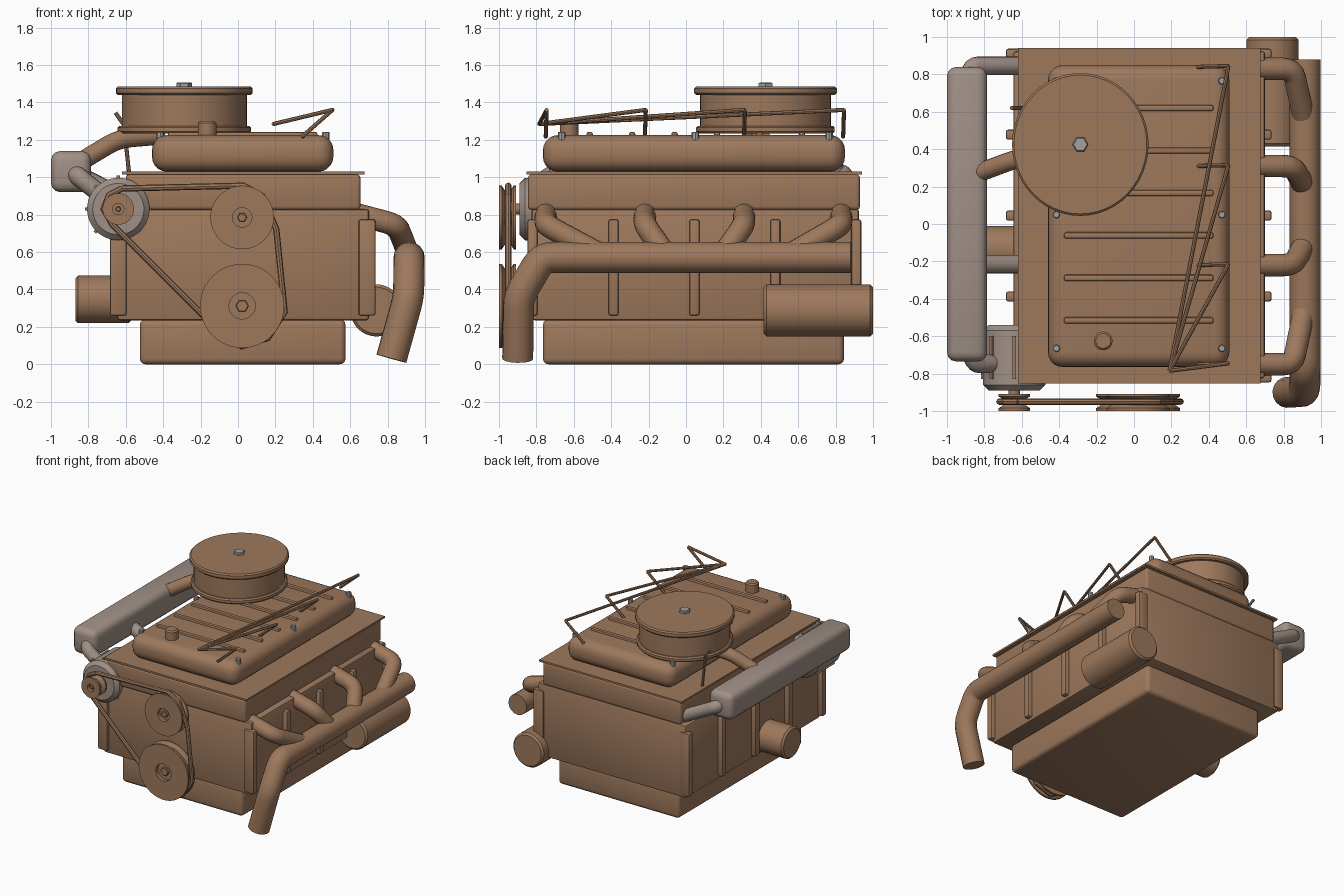
import bpy, bmesh, math
from mathutils import Vector, Matrix

if "Cube" in bpy.data.objects:
    bpy.data.objects.remove(bpy.data.objects["Cube"])


def material(name, rgb):
    m = bpy.data.materials.new(name)
    m.diffuse_color = (*rgb, 1)
    m.use_nodes = True
    m.node_tree.nodes["Principled BSDF"].inputs["Base Color"].default_value = m.diffuse_color
    return m


BROWN = material("brown_paint", (0.34, 0.19, 0.108))
GREY = material("warm_grey", (0.35, 0.28, 0.24))
STEEL = material("steel", (0.36, 0.36, 0.36))


def add(name, data, mat):
    ob = bpy.data.objects.new(name, data)
    bpy.context.collection.objects.link(ob)
    data.materials.append(mat)
    return ob


def from_bm(name, bm, mat):
    bmesh.ops.recalc_face_normals(bm, faces=bm.faces)
    me = bpy.data.meshes.new(name)
    bm.to_mesh(me)
    bm.free()
    return add(name, me, mat)


def box(name, x, y, z, mat=BROWN, bevel=0.0, segs=3):
    """Box from (min, max) ranges with rounded edges."""
    bm = bmesh.new()
    size = [r[1] - r[0] for r in (x, y, z)]
    mid = [(r[0] + r[1]) / 2 for r in (x, y, z)]
    bmesh.ops.create_cube(bm, size=1)
    bmesh.ops.scale(bm, vec=size, verts=bm.verts)
    bmesh.ops.translate(bm, vec=mid, verts=bm.verts)
    if bevel:
        bmesh.ops.bevel(bm, geom=bm.edges[:], offset=bevel, segments=segs,
                        profile=0.5, affect='EDGES')
    return from_bm(name, bm, mat)


AXES = {'Z': Matrix.Identity(4),
        'X': Matrix.Rotation(math.pi / 2, 4, 'Y'),
        'Y': Matrix.Rotation(-math.pi / 2, 4, 'X')}


def lathe(name, profile, centre, axis='Z', mat=BROWN, n=48, stretch=1.0):
    """Turn (radius, height) points around an axis."""
    bm = bmesh.new()
    vs = [bm.verts.new((r, 0, h)) for r, h in profile]
    edges = [bm.edges.new(p) for p in zip(vs, vs[1:])]
    bmesh.ops.spin(bm, geom=vs + edges, cent=(0, 0, 0), axis=(0, 0, 1),
                   angle=2 * math.pi, steps=n)
    bmesh.ops.remove_doubles(bm, verts=bm.verts, dist=1e-4)
    bmesh.ops.scale(bm, vec=(1, stretch, 1), verts=bm.verts)
    bmesh.ops.transform(bm, verts=bm.verts,
                        matrix=Matrix.Translation(centre) @ AXES[axis])
    return from_bm(name, bm, mat)


def drum(r, a, b, c=0.01):
    """Closed cylinder profile with small chamfers."""
    return [(0, a), (r - c, a), (r, a + c), (r, b - c), (r - c, b), (0, b)]


def tube(name, paths, r, mat=BROWN, fillet=0.0):
    """Round pipes along paths, with softened bends."""
    cu = bpy.data.curves.new(name, 'CURVE')
    cu.dimensions = '3D'
    cu.bevel_depth = r
    cu.bevel_resolution = 6 if r > 0.03 else 2
    cu.use_fill_caps = True
    for path in paths:
        p = [Vector(q) for q in path]
        pts = [p[0]]
        for a, b, c in zip(p, p[1:], p[2:]):
            if fillet:
                s = b + (a - b).normalized() * fillet
                e = b + (c - b).normalized() * fillet
                for t in (0, 0.25, 0.5, 0.75, 1):
                    pts.append(s * (1 - t) ** 2 + b * 2 * t * (1 - t) + e * t * t)
            else:
                pts.append(b)
        pts.append(p[-1])
        sp = cu.splines.new('POLY')
        sp.points.add(len(pts) - 1)
        for sp_pt, co in zip(sp.points, pts):
            sp_pt.co = (*co, 1)
    ob = add(name, cu, mat)
    bpy.ops.object.select_all(action='DESELECT')
    ob.select_set(True)
    bpy.context.view_layer.objects.active = ob
    bpy.ops.object.convert(target='MESH')


# Main castings
box("oil_pan", (-0.525, 0.575), (-0.765, 0.845), (0, 0.24), bevel=0.03)
box("engine_block", (-0.645, 0.70), (-0.825, 0.925), (0.235, 0.83), bevel=0.015, segs=2)
box("cylinder_head", (-0.60, 0.655), (-0.845, 0.93), (0.825, 1.015), bevel=0.02)
box("head_gasket_plate", (-0.62, 0.675), (-0.853, 0.942), (1.015, 1.03))
box("valve_cover", (-0.46, 0.51), (-0.765, 0.85), (1.03, 1.225), bevel=0.08, segs=5)

# Upright ribs on both block sides
for i in range(5):
    y = -0.82 + i * 0.4325
    for side, x in (("left", -0.64), ("right", 0.69)):
        box(f"block_rib_{side}_{i}", (x - 0.045, x + 0.045), (y - 0.027, y + 0.027),
            (0.26, 0.775), bevel=0.012, segs=2)

# Valve cover ribs, bolts and filler cap
for i in range(6):
    y = -0.515 + i * 0.227
    box(f"cover_rib_{i}", (-0.375, 0.425), (y - 0.017, y + 0.017), (1.20, 1.243),
        bevel=0.012, segs=2)
for x in (-0.415, 0.47):
    for y in (-0.665, 0.05, 0.765):
        lathe(f"cover_bolt_{x}_{y}", drum(0.02, 1.17, 1.243, 0.004), (x, y, 0), mat=STEEL, n=8)
lathe("oil_filler_cap", drum(0.05, 1.21, 1.30), (-0.165, -0.625, 0), n=24)

# Air cleaner with lid, base and wing bolt
AIR = (-0.287, 0.425, 0)
lathe("air_cleaner_base", drum(0.356, 1.235, 1.275), AIR, stretch=1.04)
lathe("air_cleaner_body", drum(0.334, 1.25, 1.46), AIR, stretch=1.05)
lathe("air_cleaner_lid", drum(0.365, 1.44, 1.485), AIR, stretch=1.045)
lathe("air_cleaner_bolt", drum(0.042, 1.47, 1.507, 0.006), AIR, mat=STEEL, n=6)
tube("air_snorkel", [[(-0.40, 0.40, 1.225), (-0.64, 0.345, 1.205), (-0.88, 0.255, 1.06)]],
     0.05, fillet=0.07)

# Side tank and its pipes
box("side_tank", (-1.0, -0.785), (-0.735, 0.84), (0.92, 1.14), mat=GREY, bevel=0.05)
tube("tank_pipes", [
    [(-0.88, 0.76, 1.03), (-0.87, 0.845, 1.02), (-0.58, 0.845, 0.87)],
    [(-0.88, -0.66, 1.03), (-0.85, -0.75, 1.0), (-0.62, -0.74, 0.82)],
    [(-0.88, -0.215, 1.02), (-0.58, -0.215, 0.87)]], 0.05, mat=GREY, fillet=0.04)

# Alternator with cooling fins
ALT = (-0.64, 0, 0.83)
lathe("alternator", drum(0.167, -0.89, -0.54, 0.03), ALT, 'Y', GREY)
for i in range(8):
    fin = box(f"alternator_fin_{i}", (0.10, 0.178), (-0.83, -0.60), (-0.009, 0.009))
    fin.matrix_world = Matrix.Translation(ALT) @ Matrix.Rotation(i * math.pi / 4, 4, 'Y')

# Grooved pulleys and drive belt
for name, x, z, r, hub in (("alternator_pulley", -0.64, 0.83, 0.084, 0.03),
                           ("pump_pulley", 0.022, 0.785, 0.17, 0.052),
                           ("crank_pulley", 0.022, 0.312, 0.225, 0.07)):
    g = r - 0.03
    lathe(name, [(0, -0.97), (hub, -0.97), (hub, -1.0), (r, -1.0), (r, -0.985),
                 (g, -0.965), (g, -0.94), (r, -0.922), (r, -0.91), (0, -0.91)],
          (x, 0, z), 'Y')
    lathe(name + "_bolt", drum(hub * 0.5, -0.99, -0.96, 0.004), (x, 0, z), 'Y', n=6)
belt = [(-0.62, 0.94), (0.03, 0.955), (0.13, 0.90), (0.205, 0.72), (0.25, 0.28),
        (0.16, 0.14), (0.02, 0.095), (-0.09, 0.165), (-0.67, 0.745), (-0.72, 0.83),
        (-0.69, 0.905), (-0.62, 0.94)]
tube("drive_belt", [[(x, -0.95, z) for x, z in belt]], 0.017)
lathe("alternator_shaft", drum(0.03, -0.93, -0.87), ALT, 'Y', n=16)

# Oil filter on the left, starter motor on the right
lathe("oil_filter", drum(0.127, -0.87, -0.57, 0.015), (0, -0.137, 0.347), 'X')
lathe("starter_motor", drum(0.139, 0.415, 1.0, 0.015), (0.74, 0, 0.288), 'Y')

# Exhaust manifold: collector, down pipe and four runners
tube("exhaust_collector", [[(0.915, 0.88, 0.572), (0.915, -0.77, 0.572),
                            (0.912, -0.895, 0.36), (0.82, -0.9, 0.03)]], 0.083, fillet=0.06)
tube("exhaust_runners", [
    [(0.64, y, 0.80), (0.85, y, 0.745), (0.91, y + dy, 0.59)]
    for y, dy in ((-0.75, 0.29), (-0.22, 0.11), (0.31, -0.11), (0.83, -0.27))],
    0.06, fillet=0.06)

# Ignition leads fanning out from one point
HUB = (0.19, -0.785, 1.285)
leads = []
for y in (-0.745, -0.215, 0.315, 0.845):
    bend = (0.505, y, 1.36)
    leads += [[HUB, bend], [bend, (0.34, y - 0.005, 1.215)]]
tube("ignition_leads", leads, 0.011)

# Dipstick
tube("dipstick", [[(-0.58, 0.62, 1.0), (-0.61, 0.62, 1.28), (-0.655, 0.62, 1.345)]], 0.011)

# Smooth shading with sharp edges kept
bpy.ops.object.select_all(action='SELECT')
bpy.context.view_layer.objects.active = bpy.data.objects["engine_block"]
bpy.ops.object.shade_smooth_by_angle(angle=math.radians(35))
